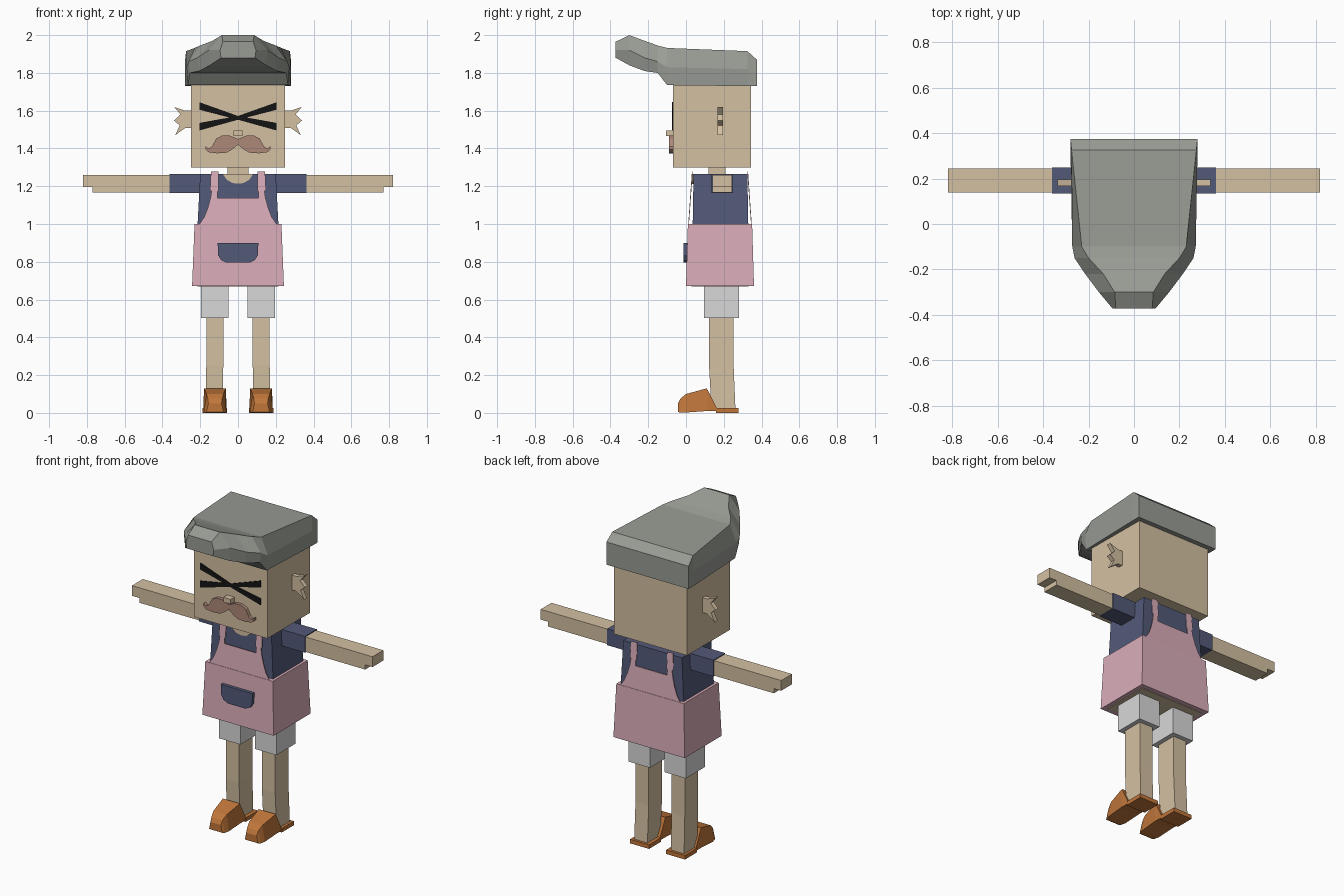
import bpy, bmesh

cube = bpy.data.objects.get("Cube")
if cube:
    bpy.data.objects.remove(cube)


def material(name, rgb):
    # sRGB bytes to linear colour
    lin = [((c / 255 + 0.055) / 1.055) ** 2.4 for c in rgb]
    m = bpy.data.materials.new(name)
    m.use_nodes = True
    m.diffuse_color = (*lin, 1)
    m.node_tree.nodes["Principled BSDF"].inputs["Base Color"].default_value = (*lin, 1)
    return m


skin = material("skin", (212, 192, 162))
navy = material("navy", (83, 90, 121))
pink = material("pink", (218, 173, 186))
white = material("pale_grey", (216, 216, 216))
grey = material("hair_grey", (152, 156, 148))
leather = material("orange_brown", (192, 118, 58))
brown = material("moustache_brown", (173, 136, 121))
black = material("black", (20, 20, 20))


def loft(name, rings, mat):
    """Skin a list of equal-length rings and cap both ends."""
    bm = bmesh.new()
    loops = [[bm.verts.new(p) for p in ring] for ring in rings]
    n = len(loops[0])
    for a, b in zip(loops, loops[1:]):
        for i in range(n):
            j = (i + 1) % n
            bm.faces.new((a[i], a[j], b[j], b[i]))
    bm.faces.new(loops[0])
    bm.faces.new(loops[-1])
    bmesh.ops.recalc_face_normals(bm, faces=bm.faces)
    mesh = bpy.data.meshes.new(name)
    bm.to_mesh(mesh)
    bm.free()
    mesh.materials.append(mat)
    ob = bpy.data.objects.new(name, mesh)
    bpy.context.collection.objects.link(ob)
    return ob


def rect(x0, x1, y0, y1, z):
    return [(x0, y0, z), (x1, y0, z), (x1, y1, z), (x0, y1, z)]


def box(name, x, y, z, mat):
    return loft(name, [rect(*x, *y, z[0]), rect(*x, *y, z[1])], mat)


def plate(name, outline, y, depth, mat, lean=0, base=0):
    """Extrude an x-z outline along y; lean tilts it with height."""
    return loft(name, [[(px, y + d + lean * (pz - base), pz) for px, pz in outline]
                       for d in (0, depth)], mat)


def mirrored(half):
    """Complete an outline from its +x half, listed from centre to centre."""
    return half + [(-x, z) for x, z in reversed(half) if x > 0]


# Head and neck
box("head", (-.25, .25), (-.07, .345), (1.30, 1.76), skin)
box("neck", (-.055, .055), (.12, .21), (1.2, 1.31), skin)

# Hair: sections along y with half width and height at bottom, middle and top
hair = [
    (.375, (.28, 1.73), (.28, 1.80), (.28, 1.87)),
    (.325, (.28, 1.73), (.28, 1.82), (.275, 1.915)),
    (-.10, (.265, 1.735), (.272, 1.83), (.23, 1.932)),
    (-.15, (.255, 1.80), (.262, 1.86), (.20, 1.945)),
    (-.22, (.205, 1.81), (.215, 1.88), (.135, 1.97)),
    (-.30, (.15, 1.84), (.155, 1.92), (.085, 2.0)),
    (-.372, (.09, 1.88), (.095, 1.92), (.08, 1.965)),
]
loft("hair", [[(w, y, z) for w, z in s] + [(-w, y, z) for w, z in reversed(s)]
              for y, *s in hair], grey)

# Crossed eyes: two narrow-waisted strokes
for name, s in (("eye_stroke_a", 1), ("eye_stroke_b", -1)):
    stroke = [(-.205, 1.645), (0, 1.572), (.205, 1.535),
              (.205, 1.495), (0, 1.552), (-.205, 1.605)]
    plate(name, [(s * x, z) for x, z in stroke], -.075, .006, black)

# Nose and moustache
box("nose", (-.025, .025), (-.107, -.065), (1.465, 1.495), skin)
tash = [(0, 1.42), (.03, 1.395), (.06, 1.378), (.11, 1.374), (.155, 1.38), (.172, 1.395),
        (.172, 1.412), (.155, 1.4), (.138, 1.41), (.115, 1.452), (.085, 1.468),
        (.045, 1.468), (0, 1.45)]
plate("moustache", mirrored(tash), -.09, .025, brown)

# Shirt body and neckline
loft("shirt", [rect(-.215, .215, .035, .33, .98), rect(-.2, .2, .04, .325, 1.265)], navy)
plate("neckline", mirrored([(0, 1.213), (.03, 1.217), (.06, 1.235), (.08, 1.264), (0, 1.264)]),
      .033, .008, skin)

# Apron skirt with pocket, open underside
loft("apron_skirt", [rect(-.243, .243, 0, .36, .672), rect(-.23, .23, .01, .35, 1.0)], pink)
box("skirt_underside", (-.215, .215), (.03, .33), (.668, .69), skin)
plate("apron_pocket", mirrored([(0, .795), (.06, .795), (.09, .81), (.105, .835),
                                (.108, .9), (0, .9)]), -.013, .022, navy)

# Bib with straps, front and back
bib = [(0, .998), (.205, .998), (.18, 1.035), (.16, 1.085), (.145, 1.14), (.14, 1.175),
       (.148, 1.18), (.143, 1.278), (.103, 1.278), (.102, 1.18), (.108, 1.17),
       (.108, 1.138), (0, 1.138)]
for name, y, lean in (("front_bib", .012, .07), ("back_bib", .344, -.07)):
    plate(name, mirrored(bib), y, .004, pink, lean, 1.0)

# Paired parts
ear = [(.245, 1.6), (.28, 1.6), (.338, 1.62), (.305, 1.58), (.338, 1.547),
       (.308, 1.522), (.333, 1.47), (.28, 1.508), (.245, 1.508)]
arm = [(.35, 1.168), (.77, 1.168), (.77, 1.197), (.82, 1.197), (.82, 1.26), (.35, 1.26)]
shoe = [  # y, half width and height at base, then at top
    (-.043, (.045, .005), (.035, .05)),
    (-.03, (.053, .002), (.038, .075)),
    (0, (.06, .002), (.045, .1)),
    (.11, (.062, .01), (.058, .13)),
    (.165, (.062, .01), (.06, .022)),
]
for side, s in (("left", 1), ("right", -1)):
    def span(a, b):
        return s * a, s * b

    plate(side + "_ear", [(s * x, z) for x, z in ear], .168, .028, skin)
    box(side + "_sleeve", span(.19, .362), (.135, .25), (1.164, 1.265), navy)
    plate(side + "_arm", [(s * x, z) for x, z in arm], .139, .105, skin)
    box(side + "_short_leg", span(.05, .195), (.095, .28), (.503, .69), white)
    loft(side + "_leg", [rect(*span(.08, .17), .135, .262, .015),
                         rect(*span(.078, .168), .122, .252, .25),
                         rect(*span(.078, .168), .122, .252, .52)], skin)
    cx = s * .122
    loft(side + "_shoe", [[(cx - b[0], y, b[1]), (cx + b[0], y, b[1]),
                           (cx + t[0], y, t[1]), (cx - t[0], y, t[1])]
                          for y, b, t in shoe], leather)
    box(side + "_heel", span(.058, .187), (.16, .277), (0, .025), leather)
